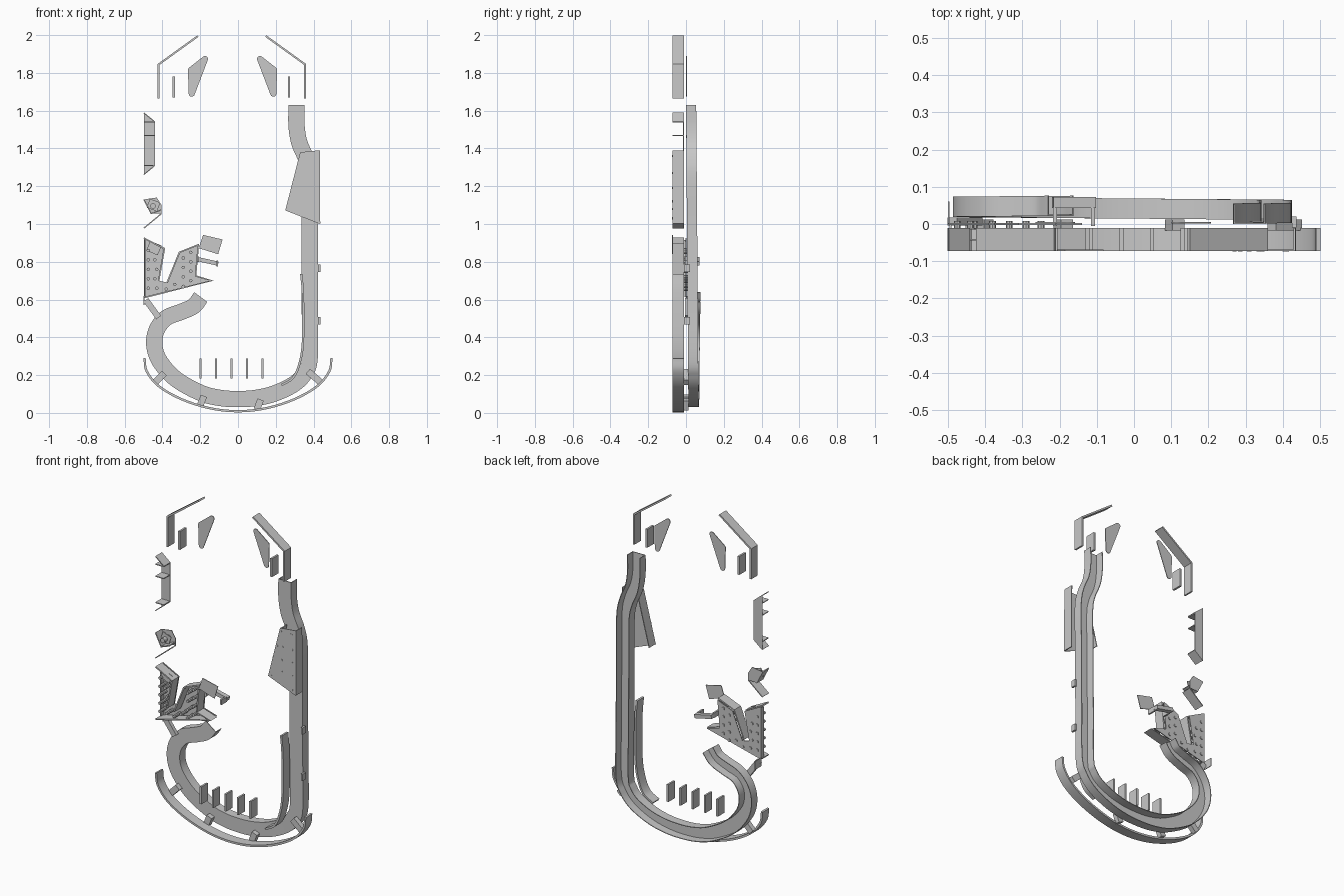
import bpy, bmesh, math
from mathutils import Vector

cube = bpy.data.objects.get("Cube")
if cube:
    bpy.data.objects.remove(cube, do_unlink=True)

GREY = (0.58, 0.58, 0.58, 1)
grey = bpy.data.materials.new("plain grey")
grey.use_nodes = True
grey.diffuse_color = GREY
grey.node_tree.nodes["Principled BSDF"].inputs["Base Color"].default_value = GREY

FRONT, BACK = -0.072, -0.011   # depth range of the front rails


def finish(name, bm):
    bmesh.ops.recalc_face_normals(bm, faces=bm.faces[:])
    mesh = bpy.data.meshes.new(name)
    bm.to_mesh(mesh)
    bm.free()
    mesh.materials.append(grey)
    mesh.polygons.foreach_set("use_smooth", [True] * len(mesh.polygons))
    mesh.set_sharp_from_angle(angle=math.radians(25))
    obj = bpy.data.objects.new(name, mesh)
    bpy.context.collection.objects.link(obj)
    return obj


def smooth(points, steps=8):
    """Smooth path through the points."""
    p = [Vector(q) for q in points]
    p = [2 * p[0] - p[1]] + p + [2 * p[-1] - p[-2]]
    path = []
    for a, b, c, d in zip(p, p[1:], p[2:], p[3:]):
        for i in range(steps):
            t = i / steps
            path.append(0.5 * (2 * b + (c - a) * t + (2 * a - 5 * b + 4 * c - d) * t * t
                               + (3 * b - a - 3 * c + d) * t ** 3))
    return path + [p[-2]]


def sweep(name, path, profile, drift=0.0):
    """Sweep a closed (sideways, depth) profile along an x-z path."""
    path = [Vector(q) for q in path]
    lengths = [0.0]
    for a, b in zip(path, path[1:]):
        lengths.append(lengths[-1] + (b - a).length)
    bm = bmesh.new()
    rings = []
    for i, p in enumerate(path):
        before = (p - path[i - 1]).normalized() if i else (path[1] - p).normalized()
        after = (path[i + 1] - p).normalized() if i + 1 < len(path) else before
        along = (before + after).normalized()
        side = Vector((-along.y, along.x)) / max(0.4, along.dot(after))
        shift = drift * lengths[i] / lengths[-1]
        rings.append([bm.verts.new((p.x + side.x * s, y + shift, p.y + side.y * s))
                      for s, y in profile])
    n = len(profile)
    for r, q in zip(rings, rings[1:]):
        for k in range(n):
            bm.faces.new((r[k], r[(k + 1) % n], q[(k + 1) % n], q[k]))
    bm.faces.new(rings[0])
    bm.faces.new(rings[-1])
    return finish(name, bm)


def rail(name, path, thick=0.01, y0=FRONT, y1=BACK):
    h = thick / 2
    return sweep(name, path, [(-h, y0), (h, y0), (h, y1), (-h, y1)])


def plate(name, outline, y0, y1):
    bm = bmesh.new()
    face = bm.faces.new([bm.verts.new((x, y0, z)) for x, z in outline])
    out = bmesh.ops.extrude_face_region(bm, geom=[face])
    verts = [g for g in out["geom"] if isinstance(g, bmesh.types.BMVert)]
    bmesh.ops.translate(bm, verts=verts, vec=(0, y1 - y0, 0))
    return finish(name, bm)


def disc(x, z, r, n=12):
    return [(x + r * math.cos(2 * math.pi * i / n), z + r * math.sin(2 * math.pi * i / n))
            for i in range(n)]


def rounded(name, centres, r, y0, y1):
    """Plate wrapped around equal discs at the corners (convex hull)."""
    bm = bmesh.new()
    for y in (y0, y1):
        for x, z in centres:
            for px, pz in disc(x, z, r, 20):
                bm.verts.new((px, y, pz))
    hull = bmesh.ops.convex_hull(bm, input=bm.verts[:])
    inner = [v for v in hull["geom_interior"] if isinstance(v, bmesh.types.BMVert)]
    bmesh.ops.delete(bm, geom=inner, context='VERTS')
    return finish(name, bm)


# Curved ball channel: floor at the front, two walls open to the back
W, T, D = 0.043, 0.004, 0.054
u_profile = [(-W, 0), (W, 0), (W, D), (W - T, D), (W - T, T), (T - W, T), (T - W, D), (-W, D)]
lane = smooth([(0.31, 1.63), (0.31, 1.52), (0.325, 1.43), (0.362, 1.34), (0.38, 1.24),
               (0.38, 1.0), (0.38, 0.6), (0.38, 0.3), (0.355, 0.215), (0.30, 0.155),
               (0.2, 0.105), (0.1, 0.08), (0, 0.073), (-0.1, 0.08), (-0.2, 0.107),
               (-0.33, 0.18), (-0.415, 0.275), (-0.443, 0.36), (-0.43, 0.44),
               (-0.38, 0.503), (-0.3, 0.535), (-0.235, 0.565), (-0.197, 0.613)])
sweep("channel", lane, u_profile, drift=0.022)

# Curved bottom guard with struts to the channel
half = [(0.495, 0.29), (0.483, 0.22), (0.42, 0.142), (0.3, 0.073), (0.15, 0.025)]
guard = half + [(0, 0.009)] + [(-x, z) for x, z in reversed(half)]
rail("bottom_guard", smooth(guard), 0.012)
for i, (a, b) in enumerate([((-0.44, 0.16), (-0.39, 0.21)), ((-0.2, 0.04), (-0.18, 0.09)),
                            ((0.1, 0.018), (0.12, 0.07)), ((0.44, 0.16), (0.37, 0.22))]):
    rail(f"guard_strut_{i}", [a, b], 0.035, BACK - 0.006, 0.012)

# Inner lane guide and five short dividers
rail("lane_guide", smooth([(0.335, 0.735), (0.344, 0.62), (0.344, 0.38), (0.325, 0.26),
                           (0.29, 0.185), (0.23, 0.147)]), 0.012)
for i in range(5):
    x = -0.198 + 0.082 * i
    rail(f"divider_{i}", [(x, 0.183), (x, 0.287)], 0.011)

# Top rails, short rails and rounded plates
for name, s, x0, x1, x2 in (("right", -1, -0.42, -0.34, -0.245), ("left", 1, 0.355, 0.27, 0.187)):
    rail("top_rail_" + name, [(x0, 1.665), (x0, 1.845), (x0 - s * 0.208, 1.995)])
    rail("short_rail_" + name, [(x1, 1.67), (x1, 1.78)], 0.012)
    rounded("corner_plate_" + name,
            [(x2, 1.69), (x2 + s * 0.004, 1.815), (x2 - s * 0.07, 1.873)], 0.016, 0.001, 0.005)

# Side shelf comb with back plate
L = -0.498
plate("comb_back", [(L, 1.59), (-0.44, 1.54), (-0.44, 1.31), (L, 1.26)], BACK - 0.004, BACK)
for i, (z0, z1) in enumerate([(1.588, 1.542), (1.54, 1.54), (1.468, 1.468),
                              (1.31, 1.31), (1.262, 1.308)]):
    rail(f"comb_shelf_{i}", [(L, z0), (-0.442, z1)], 0.005)

# Small target bracket below the comb
plate("target_back", [(L, 1.13), (-0.43, 1.14), (-0.405, 1.1), (-0.405, 1.056), (-0.46, 1.055)],
      BACK - 0.004, BACK)
rail("target_wall", [(L, 1.13), (-0.46, 1.055), (-0.405, 1.075)], 0.006)
rail("target_slope", [(L, 0.978), (-0.405, 1.055)], 0.006)
plate("target_peg", disc(-0.45, 1.095, 0.014), FRONT, BACK)
rail("target_face", [(-0.475, 1.11), (-0.42, 1.09)], 0.05, -0.045, -0.04)

# Notched bracket: plate, upstanding walls and pegs
edge = [(L, 0.925), (-0.39, 0.87), (-0.42, 0.70), (-0.375, 0.69), (-0.31, 0.85),
        (-0.21, 0.89), (-0.225, 0.725), (-0.14, 0.70), (L, 0.61)]
plate("bracket_plate", edge, -0.003, 0.003)
rail("bracket_wall_outer", edge[:3], 0.008)
rail("bracket_wall_inner", edge[3:7], 0.008)
rail("bracket_wall_bottom", edge[6:], 0.008)
rail("bracket_wall_side", [(-0.493, 0.915), (-0.493, 0.615)], 0.006, -0.03, 0.0)
rail("bracket_target", [(-0.475, 0.885), (-0.415, 0.86)], 0.055, -0.045, -0.04)
pegs = [(-0.475, 0.66 + 0.05 * i) for i in range(5)]
pegs += [(-0.43 - 0.01 * (i % 2), 0.66 + 0.05 * i) for i in range(4)]
pegs += [(-0.29, 0.67 + 0.05 * i) for i in range(4)]
pegs += [(-0.25, 0.70 + 0.05 * i) for i in range(4)]
pegs += [(-0.38, 0.655), (-0.335, 0.68)]
for i, (x, z) in enumerate(pegs):
    plate(f"bracket_peg_{i}", disc(x, z, 0.009, 8), -0.065, 0.008)

# Tilted card, rear flap with arms, and link strip beside the bracket
plate("front_card", [(-0.185, 0.942), (-0.082, 0.918), (-0.105, 0.84), (-0.208, 0.872)],
      -0.073, -0.069)
rail("rear_flap", [(-0.218, 0.815), (-0.105, 0.79)], 0.022, 0.043, 0.072)
for i, (x, z) in enumerate([(-0.212, 0.814), (-0.11, 0.791)]):
    rail(f"flap_arm_{i}", [(x - 0.005, z), (x + 0.005, z)], 0.03, -0.005, 0.045)
rail("link_strip", [(-0.488, 0.598), (-0.42, 0.505)], 0.032, -0.004, 0.018)
rail("link_tab", [(L, 0.62), (L, 0.57)], 0.004, 0.0, 0.06)

# Folded cover over the channel with rivets
cover = [(0.33, 1.38), (0.43, 1.39), (0.434, 1.0), (0.25, 1.072)]
plate("cover", cover, FRONT, FRONT + 0.004)
rail("cover_side_outer", [(0.431, 1.388), (0.433, 1.003)], 0.005)
rail("cover_side_inner", [(0.331, 1.377), (0.253, 1.073)], 0.005)
rivets = [(0.335, 1.36), (0.405, 1.36), (0.31, 1.27), (0.345, 1.27), (0.41, 1.27), (0.285, 1.19),
          (0.34, 1.19), (0.41, 1.19), (0.27, 1.08), (0.34, 1.12), (0.41, 1.12), (0.41, 1.03)]
for i, (x, z) in enumerate(rivets):
    plate(f"rivet_{i}", disc(x, z, 0.006, 8), FRONT - 0.002, FRONT + 0.002)

# Small tabs on the outside of the channel
for i, z in enumerate((0.765, 0.487)):
    rail(f"channel_tab_{i}", [(0.43, z - 0.02), (0.43, z + 0.02)], 0.012, -0.01, 0.02)
